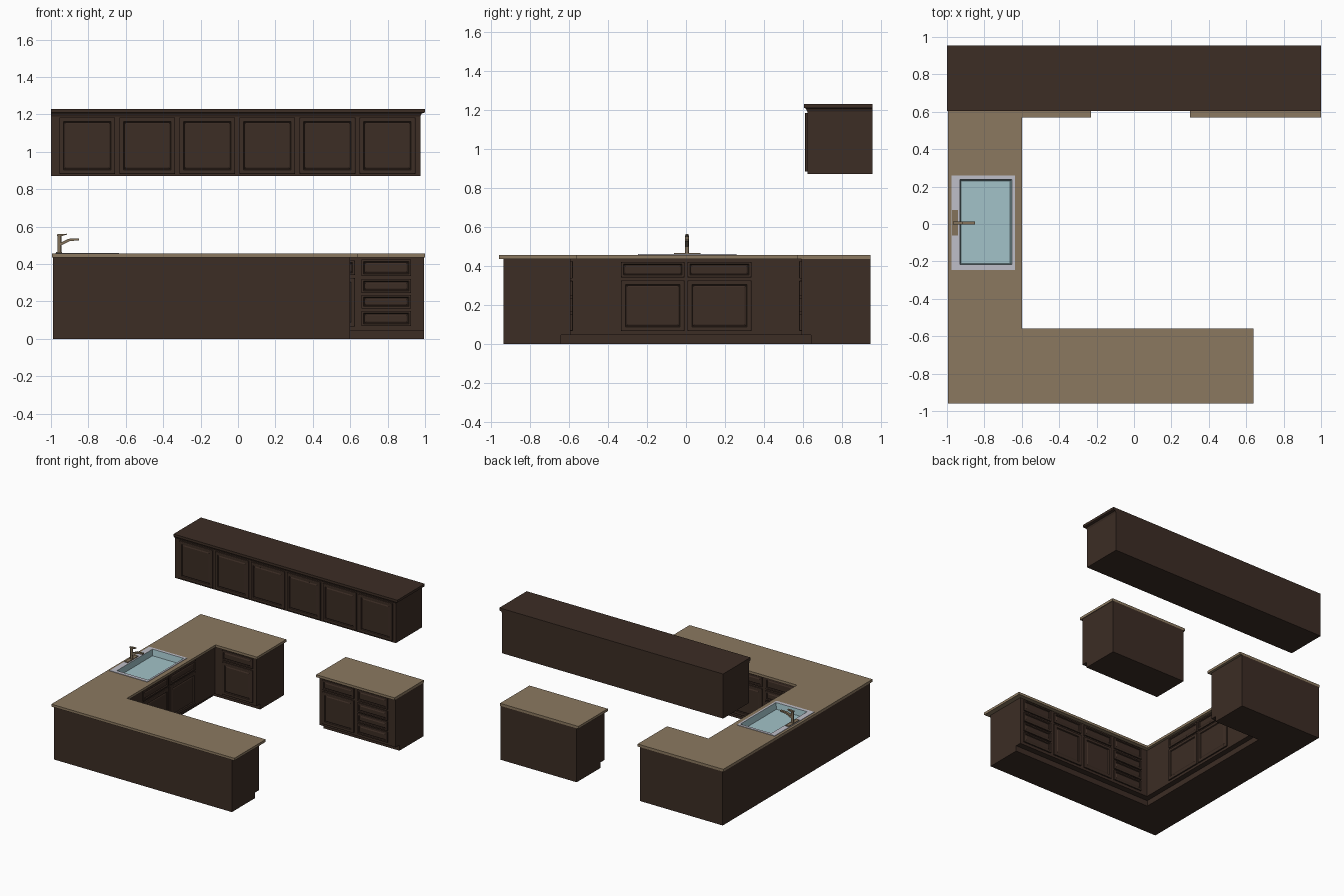
import bpy, bmesh
from mathutils import Vector

cube = bpy.data.objects.get("Cube")
if cube:
    bpy.data.objects.remove(cube, do_unlink=True)


def material(name, rgb):
    m = bpy.data.materials.new(name)
    m.use_nodes = True
    m.diffuse_color = (*rgb, 1)
    m.node_tree.nodes["Principled BSDF"].inputs["Base Color"].default_value = (*rgb, 1)
    return m


WOOD = material("dark wood", (0.045, 0.026, 0.018))
STONE = material("tan worktop", (0.26, 0.19, 0.117))
BRONZE = material("bronze", (0.23, 0.17, 0.105))
STEEL = material("pale steel", (0.52, 0.52, 0.58))
BASIN = material("pale blue basin", (0.36, 0.54, 0.58))


def loft(name, rings, mat, inner=None, inner_from=0):
    """Closed solid through matching rings; faces after ring inner_from get the inner material."""
    bm = bmesh.new()
    loops = [[bm.verts.new(p) for p in ring] for ring in rings]
    n = len(loops[0])
    bm.faces.new(loops[0])
    for k, (a, b) in enumerate(zip(loops, loops[1:])):
        for i in range(n):
            j = (i + 1) % n
            f = bm.faces.new((a[i], a[j], b[j], b[i]))
            f.material_index = int(inner is not None and k >= inner_from)
    cap = bm.faces.new(loops[-1])
    cap.material_index = int(inner is not None)
    bmesh.ops.recalc_face_normals(bm, faces=bm.faces[:])
    me = bpy.data.meshes.new(name)
    bm.to_mesh(me)
    bm.free()
    me.materials.append(mat)
    if inner:
        me.materials.append(inner)
    ob = bpy.data.objects.new(name, me)
    bpy.context.collection.objects.link(ob)
    return ob


def flat(pts, z):
    return [(x, y, z) for x, y in pts]


def rect(x0, x1, y0, y1):
    return [(x0, y0), (x1, y0), (x1, y1), (x0, y1)]


def slab(name, pts, z0, z1, mat):
    return loft(name, [flat(pts, z0), flat(pts, z1)], mat)


def u_shape(left, back, front, inner_x, inner_back, inner_front, back_end, front_end):
    return [(left, front), (front_end, front), (front_end, inner_front), (inner_x, inner_front),
            (inner_x, inner_back), (back_end, inner_back), (back_end, back), (left, back)]


# Facing directions: (along, outward)
FRONT = (Vector((1, 0, 0)), Vector((0, -1, 0)))
BACK = (Vector((1, 0, 0)), Vector((0, 1, 0)))
SIDE = (Vector((0, 1, 0)), Vector((1, 0, 0)))


def panel(name, facing, plane, u0, u1, z0, z1, frame=0.022):
    """Framed door or drawer front with a raised centre."""
    along, out = facing
    base = out * (plane * sum(out))
    rings = []
    for inset, depth in ((0, -0.002), (0, 0.01), (0.004, 0.012), (frame, 0.012),
                         (frame + 0.004, 0.005), (frame + 0.012, 0.009)):
        a, b, c, d = u0 + inset, u1 - inset, z0 + inset, z1 - inset
        rings.append([base + along * u + out * depth + Vector((0, 0, z))
                      for u, z in ((a, c), (b, c), (b, d), (a, d))])
    return loft(name, rings, WOOD)


def door_unit(name, facing, plane, u0, u1):
    panel(name + "_drawer", facing, plane, u0, u1, 0.34, 0.42, 0.012)
    panel(name + "_door", facing, plane, u0, u1, 0.065, 0.325)


def drawer_unit(name, facing, plane, u0, u1):
    for i, (z0, z1) in enumerate(((0.068, 0.15), (0.162, 0.235), (0.245, 0.32), (0.335, 0.425))):
        panel(f"{name}_drawer_{i + 1}", facing, plane, u0, u1, z0, z1, 0.012)


# U-shaped base cabinets and worktop
KICK, TOP, WORK = 0.045, 0.435, 0.455
FACE = 0.592
slab("base_toe_kick", u_shape(-0.99, 0.945, -0.935, -0.665, 0.64, -0.64, -0.25, 0.6), 0, KICK, WOOD)
carcass = slab("base_carcass", u_shape(-0.99, 0.945, -0.935, -0.622, FACE, -FACE, -0.25, 0.6),
               KICK, TOP, WOOD)
worktop = slab("base_worktop", u_shape(-0.995, 0.945, -0.96, -0.6, 0.57, -0.56, -0.23, 0.64),
               TOP, WORK, STONE)

# Sink opening
cutter = slab("sink_cutter", rect(-0.95, -0.64, -0.23, 0.245), 0.38, 0.6, STONE)
cutter.hide_render = True
for ob in (carcass, worktop):
    mod = ob.modifiers.new("sink_opening", 'BOOLEAN')
    mod.object = cutter
    mod.solver = 'EXACT'
    bpy.context.view_layer.objects.active = ob
    bpy.ops.object.modifier_apply(modifier=mod.name)
bpy.data.objects.remove(cutter, do_unlink=True)

# Sink with rim and basin
shell = rect(-0.945, -0.642, -0.226, 0.24)
rim = rect(-0.975, -0.637, -0.245, 0.26)
mouth = rect(-0.93, -0.652, -0.217, 0.238)
floor = rect(-0.925, -0.662, -0.21, 0.23)
loft("sink", [flat(shell, 0.39), flat(shell, WORK), flat(rim, WORK), flat(rim, 0.459),
              flat(mouth, 0.459), flat(floor, 0.41)], STEEL, BASIN, 4)

# Tap: plate, post, spout and lever
slab("tap_plate", rect(-0.972, -0.942, -0.062, 0.075), 0.455, 0.465, BRONZE)
bpy.ops.mesh.primitive_cylinder_add(vertices=16, radius=0.01, depth=0.092, location=(-0.955, 0.005, 0.508))
post = bpy.context.object
post.name = "tap_post"
post.data.materials.append(BRONZE)
bpy.ops.object.shade_smooth_by_angle()


def tap_part(name, profile, half):
    loft(name, [[(x, 0.005 + s * half, z) for x, z in profile] for s in (-1, 1)], BRONZE)


tap_part("tap_spout", [(-0.955, 0.495), (-0.9, 0.522), (-0.85, 0.527), (-0.85, 0.537),
                       (-0.905, 0.535), (-0.955, 0.512)], 0.009)
tap_part("tap_lever", [(-0.968, 0.549), (-0.945, 0.549), (-0.915, 0.557), (-0.915, 0.562),
                       (-0.968, 0.559)], 0.008)

# Fronts on the U-shaped run
for name, y0, y1 in (("sink_right", -0.333, -0.008), ("sink_left", 0.008, 0.335)):
    door_unit(name, SIDE, -0.622, y0, y1)
door_unit("back_run", FRONT, FACE, -0.55, -0.28)
PITCH = 0.29
for i, unit in enumerate((drawer_unit, door_unit, door_unit, drawer_unit)):
    x = -0.575 + i * PITCH
    unit(f"front_run_{i + 1}", BACK, -FACE, x + 0.015, x + PITCH - 0.015)

# Separate cabinet
slab("island_toe_kick", rect(0.315, 0.995, 0.64, 0.945), 0, KICK, WOOD)
slab("island_carcass", rect(0.315, 0.995, FACE, 0.945), KICK, TOP, WOOD)
slab("island_worktop", rect(0.3, 1.0, 0.57, 0.945), TOP, WORK, STONE)
door_unit("island_left", FRONT, FACE, 0.345, 0.625)
drawer_unit("island_right", FRONT, FACE, 0.66, 0.925)

# Wall cabinets with cornice
slab("wall_carcass", rect(-1, 0.975, 0.622, 0.955), 0.87, 1.2, WOOD)
steps = ((0.975, 0.622, 1.19), (0.982, 0.614, 1.205), (1.0, 0.605, 1.21), (1.0, 0.605, 1.23))
loft("wall_cornice", [flat(rect(-1, x, y, 0.955), z) for x, y, z in steps], WOOD)
for i in range(6):
    x = -0.955 + i * 0.321
    panel(f"wall_door_{i + 1}", FRONT, 0.622, x, x + 0.298, 0.882, 1.184)
